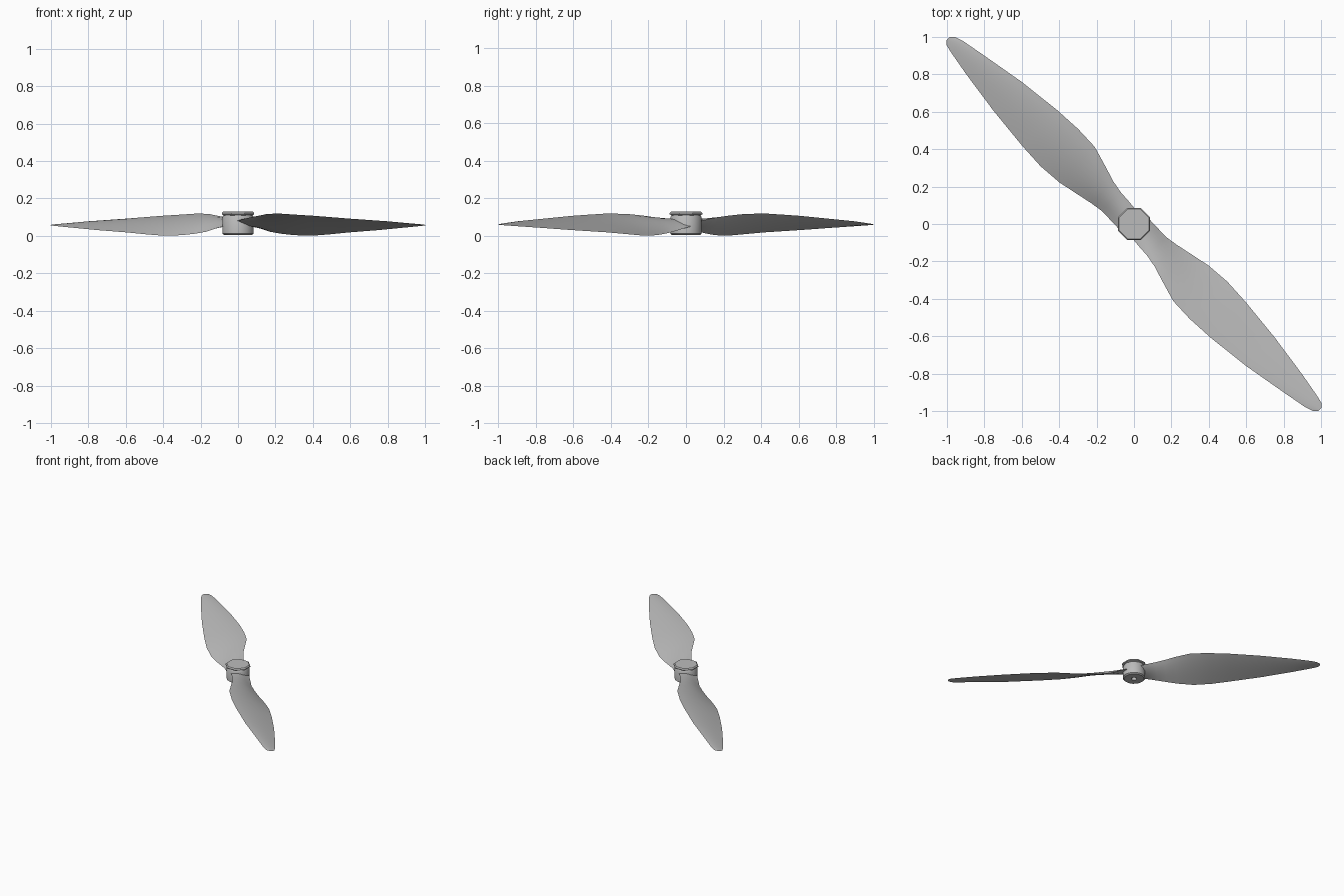
import bpy, bmesh, math
from mathutils import Vector, Matrix

old = bpy.data.objects.get("Cube")
if old:
    bpy.data.objects.remove(old, do_unlink=True)

grey = bpy.data.materials.new("plain grey")
grey.use_nodes = True
colour = (0.5, 0.5, 0.5, 1)
grey.diffuse_color = colour
grey.node_tree.nodes["Principled BSDF"].inputs["Base Color"].default_value = colour


def finish(name, bm, angle):
    bmesh.ops.recalc_face_normals(bm, faces=bm.faces)
    mesh = bpy.data.meshes.new(name)
    bm.to_mesh(mesh)
    bm.free()
    mesh.materials.append(grey)
    obj = bpy.data.objects.new(name, mesh)
    bpy.context.collection.objects.link(obj)
    bpy.ops.object.select_all(action="DESELECT")
    obj.select_set(True)
    bpy.context.view_layer.objects.active = obj
    bpy.ops.object.shade_smooth_by_angle(angle=math.radians(angle))
    return obj


def bridge(bm, rings):
    for a, b in zip(rings, rings[1:]):
        n = len(a)
        for i in range(n):
            bm.faces.new((a[i], a[(i + 1) % n], b[(i + 1) % n], b[i]))
    bm.faces.new(rings[0])
    bm.faces.new(rings[-1])


def lathe(name, profile, sides, angle=35):
    bm = bmesh.new()
    rings = []
    for r, z in profile:
        turn = [math.tau * (i + 0.5) / sides for i in range(sides)]
        rings.append([bm.verts.new((r * math.cos(a), r * math.sin(a), z)) for a in turn])
    bridge(bm, rings)
    return finish(name, bm, angle)


# Blade stations: distance out, raised edge, lowered edge, their heights, half thickness
STATIONS = [
    (0.04, -0.06, 0.076, 0.078, 0.05, 0.016),
    (0.106, -0.066, 0.074, 0.09, 0.037, 0.015),
    (0.17, -0.07, 0.072, 0.10, 0.022, 0.013),
    (0.24, -0.083, 0.083, 0.108, 0.012, 0.011),
    (0.32, -0.108, 0.10, 0.116, 0.004, 0.009),
    (0.44, -0.143, 0.125, 0.12, 0.001, 0.008),
    (0.57, -0.148, 0.135, 0.114, 0.009, 0.007),
    (0.72, -0.14, 0.127, 0.107, 0.019, 0.006),
    (0.96, -0.113, 0.103, 0.092, 0.031, 0.005),
    (1.2, -0.071, 0.068, 0.078, 0.045, 0.004),
    (1.34, -0.045, 0.043, 0.066, 0.053, 0.003),
    (1.385, -0.03, 0.032, 0.062, 0.056, 0.002),
    (1.404, -0.008, 0.014, 0.06, 0.058, 0.001),
]
STEPS = 8


def blade(name, heading):
    bm = bmesh.new()
    spin = Matrix.Rotation(heading, 3, "Z")
    rings = []
    for s, t0, t1, z0, z1, thick in STATIONS:
        start, end = Vector((s, t0, z0)), Vector((s, t1, z1))
        normal = Vector((0, z0 - z1, t1 - t0)).normalized()
        # Upper surface out along the chord, then lower surface back
        path = [(i / STEPS, 1) for i in range(STEPS + 1)]
        path += [(i / STEPS, -1) for i in range(STEPS - 1, 0, -1)]
        ring = []
        for f, side in path:
            bulge = math.sin(math.pi * f ** 0.8) * thick * (side + 0.3)
            ring.append(bm.verts.new(spin @ (start.lerp(end, f) + normal * bulge)))
        rings.append(ring)
    bridge(bm, rings)
    return finish(name, bm, 60)


for label, turn in (("left", -45), ("right", 135)):
    blade(label + "_blade", math.radians(turn))

# Hub body with a shaft hole in its underside
lathe("hub", [(0.02, 0.06), (0.02, 0.004), (0.075, 0.004), (0.085, 0.012),
              (0.085, 0.1), (0.078, 0.112)], 16)

# Faceted cap on top
lathe("hub_cap", [(0.078, 0.108), (0.094, 0.115), (0.094, 0.122),
                  (0.086, 0.13)], 8, 20)
